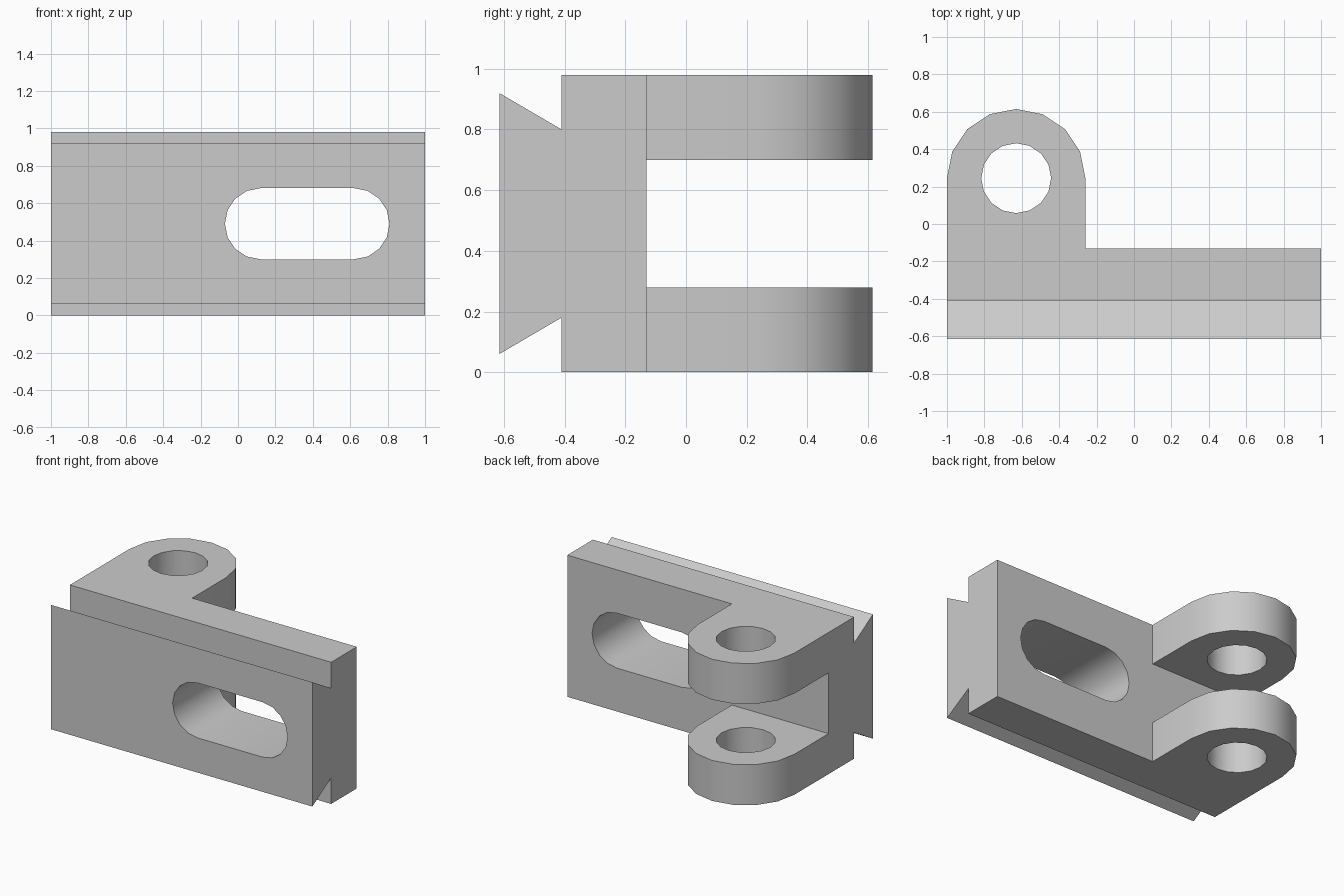
import bpy, bmesh
from math import sin, cos, radians
from mathutils import Vector

cube = bpy.data.objects.get("Cube")
if cube:
    bpy.data.objects.remove(cube)

HEIGHT, FRONT, SHOULDER, BACK = 0.98, -0.615, -0.41, -0.13
EAR_X, EAR_Y, EAR_R = -0.63, 0.245, 0.37
MID = HEIGHT / 2


def arc(cx, cy, r, start, end, steps):
    angles = [radians(start + (end - start) * i / steps) for i in range(steps + 1)]
    return [(cx + r * cos(a), cy + r * sin(a)) for a in angles]


def prism(name, outline, place, sweep):
    """Extrude a 2D outline, put in space by place(u, v), along the sweep vector."""
    bm = bmesh.new()
    face = bm.faces.new([bm.verts.new(place(u, v)) for u, v in outline])
    made = bmesh.ops.extrude_face_region(bm, geom=[face])["geom"]
    moved = [g for g in made if isinstance(g, bmesh.types.BMVert)]
    bmesh.ops.translate(bm, verts=moved, vec=Vector(sweep))
    bmesh.ops.recalc_face_normals(bm, faces=bm.faces)
    mesh = bpy.data.meshes.new(name)
    bm.to_mesh(mesh)
    bm.free()
    obj = bpy.data.objects.new(name, mesh)
    bpy.context.collection.objects.link(obj)
    return obj


# Bracket body: plate and rounded ear as one outline seen from above
outline = [(-1, FRONT), (1, FRONT), (1, BACK), (EAR_X + EAR_R, BACK)]
outline += arc(EAR_X, EAR_Y, EAR_R, 0, 180, 8)
bracket = prism("clevis_bracket", outline, lambda u, v: (u, v, 0), (0, 0, HEIGHT))

# Dovetail notches above and below the front rail
cutters = []
slope = (0.18 - 0.06) / (SHOULDER - FRONT)
tip = 0.06 - 0.1 * slope
notch = [(SHOULDER, -0.1), (SHOULDER, 0.18), (FRONT - 0.1, tip), (FRONT - 0.1, -0.1)]
for side, flip in (("lower", False), ("upper", True)):
    cutters.append(prism(side + "_notch_cutter", notch,
                         lambda u, v: (-1.1, u, HEIGHT - v if flip else v), (2.2, 0, 0)))

# Gap that splits the ear into two lugs
gap = [(BACK, 0.28), (1, 0.28), (1, 0.70), (BACK, 0.70)]
cutters.append(prism("lug_gap_cutter", gap, lambda u, v: (-1.1, u, v), (1, 0, 0)))

# Pin hole through both lugs
hole = arc(EAR_X, EAR_Y, 0.187, 0, 360, 16)[:-1]
cutters.append(prism("pin_hole_cutter", hole, lambda u, v: (u, v, -0.1), (0, 0, 1.2)))

# Long slot through the plate
slot = arc(0.62, MID, 0.19, -90, 90, 8) + arc(0.12, MID, 0.19, 90, 270, 8)
cutters.append(prism("slot_cutter", slot, lambda u, v: (u, -1, v), (0, 1.5, 0)))

for cutter in cutters:
    cutter.hide_render = True
    mod = bracket.modifiers.new(cutter.name, "BOOLEAN")
    mod.operation, mod.solver, mod.object = "DIFFERENCE", "EXACT", cutter

# Bake the cuts and drop the cutters
bpy.context.view_layer.update()
graph = bpy.context.evaluated_depsgraph_get()
bracket.data = bpy.data.meshes.new_from_object(bracket.evaluated_get(graph))
bracket.modifiers.clear()
for cutter in cutters:
    bpy.data.objects.remove(cutter)

# Merge leftover flat seams
bm = bmesh.new()
bm.from_mesh(bracket.data)
bmesh.ops.remove_doubles(bm, verts=bm.verts, dist=0.0001)
bmesh.ops.dissolve_limit(bm, angle_limit=radians(1), verts=bm.verts, edges=bm.edges)
bm.to_mesh(bracket.data)
bm.free()

# Plain grey metal
grey = bpy.data.materials.new("plain_grey")
grey.use_nodes = True
colour = (0.6, 0.6, 0.6, 1)
grey.diffuse_color = colour
grey.node_tree.nodes["Principled BSDF"].inputs["Base Color"].default_value = colour
bracket.data.materials.clear()
bracket.data.materials.append(grey)

bpy.ops.object.select_all(action="DESELECT")
bracket.select_set(True)
bpy.context.view_layer.objects.active = bracket
bpy.ops.object.shade_smooth_by_angle(angle=radians(30))
